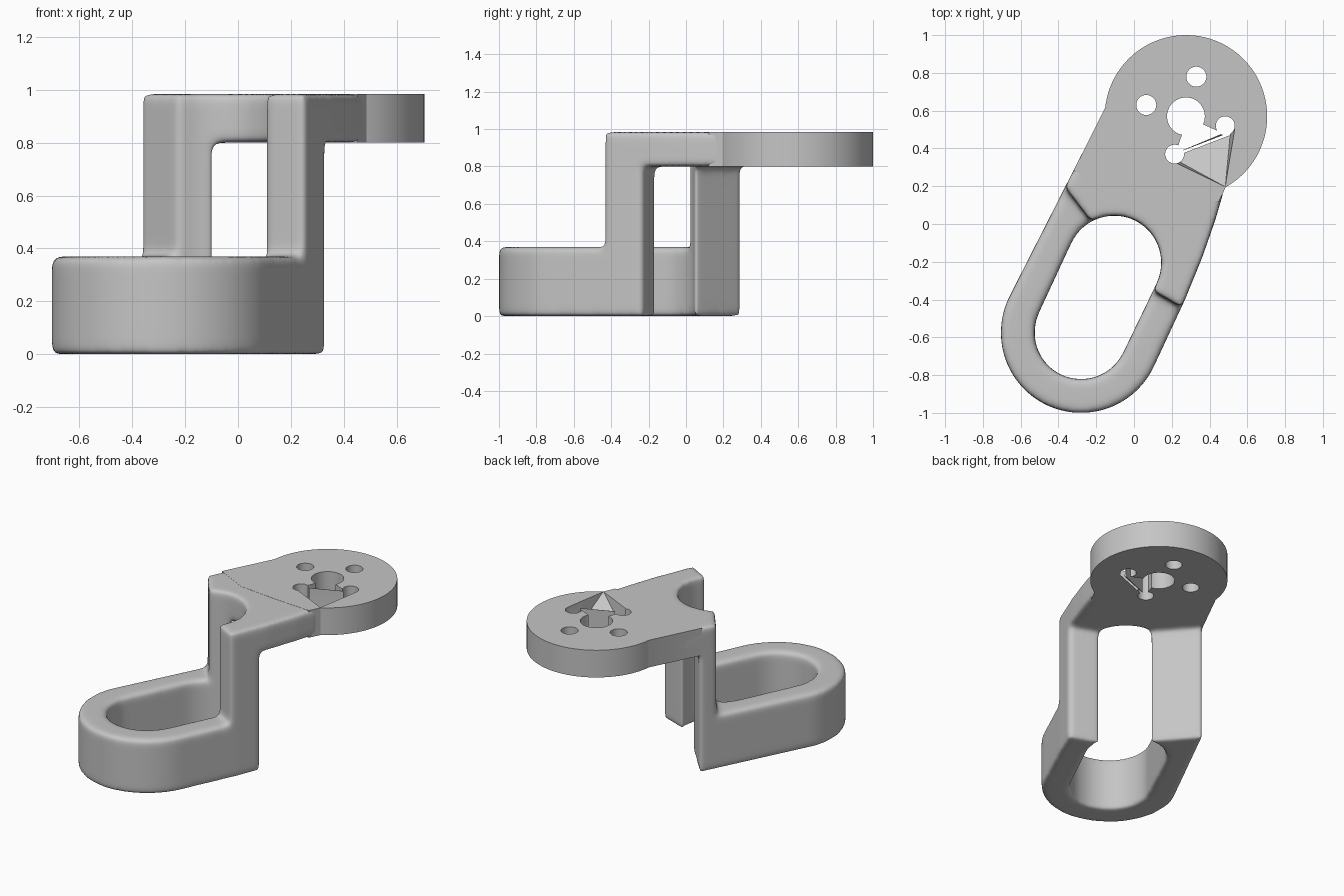
import bpy, bmesh
from math import sin, cos, radians
from mathutils import Vector

if "Cube" in bpy.data.objects:
    bpy.data.objects.remove(bpy.data.objects["Cube"], do_unlink=True)

grey = bpy.data.materials.new("plain_grey")
grey.use_nodes = True
grey.diffuse_color = (0.56, 0.56, 0.56, 1)
for node in grey.node_tree.nodes:
    if node.type == 'BSDF_PRINCIPLED':
        node.inputs["Base Color"].default_value = grey.diffuse_color

LOOP_END = (-0.28, -0.575)     # centre of the loop's round end
SLOT_TOP = (-0.105, -0.205)    # centre of the slot's other end
DISC = (0.275, 0.57)
TILT = -26                     # direction of the loop's cross axis, degrees
TOP, UNDER, STEP = 0.985, 0.80, 0.37


def arc(centre, radius, start, end, count):
    """Points along a circular arc, angles in degrees."""
    angles = [radians(start + (end - start) * i / count) for i in range(count + 1)]
    return [(centre[0] + radius * cos(a), centre[1] + radius * sin(a)) for a in angles]


def add_object(name, bm):
    bmesh.ops.recalc_face_normals(bm, faces=bm.faces)
    mesh = bpy.data.meshes.new(name)
    bm.to_mesh(mesh)
    bm.free()
    mesh.materials.append(grey)
    obj = bpy.data.objects.new(name, mesh)
    bpy.context.collection.objects.link(obj)
    return obj


def prism(name, points, low, high):
    """Upright solid with the given plan outline."""
    bm = bmesh.new()
    base = bm.faces.new([bm.verts.new((x, y, low)) for x, y in points])
    top = bmesh.ops.extrude_face_region(bm, geom=[base], use_keep_orig=True)
    verts = [g for g in top["geom"] if isinstance(g, bmesh.types.BMVert)]
    bmesh.ops.translate(bm, verts=verts, vec=(0, 0, high - low))
    return add_object(name, bm)


def hull(name, points):
    bm = bmesh.new()
    for p in points:
        bm.verts.new(p)
    bmesh.ops.convex_hull(bm, input=bm.verts)
    return add_object(name, bm)


def activate(obj):
    bpy.ops.object.select_all(action='DESELECT')
    bpy.context.view_layer.objects.active = obj
    obj.select_set(True)


def apply(obj, kind, **settings):
    activate(obj)
    mod = obj.modifiers.new(kind.lower(), kind)
    for key, value in settings.items():
        setattr(mod, key, value)
    bpy.ops.object.modifier_apply(modifier=mod.name)


def cut(obj, cutter):
    cutter.hide_render = True
    apply(obj, 'BOOLEAN', operation='DIFFERENCE', solver='EXACT', object=cutter)
    bpy.data.objects.remove(cutter, do_unlink=True)


# Stepped body: loop below, two legs, plate above
outline = arc(LOOP_END, 0.425, TILT - 180, TILT, 48)
outline += [(0.27, -0.40), (0.36, -0.18), (0.43, 0.02), (0.48, 0.19)]
outline += [(0.13, 0.30), (0.0, 0.42), (-0.2, 0.52)]
body = prism("stepped_body", outline, 0, TOP - 0.001)

slot = arc(LOOP_END, 0.247, TILT - 180, TILT, 32) + arc(SLOT_TOP, 0.25, TILT, TILT + 180, 32)
cut(body, prism("slot_cutter", slot, -0.1, 1.2))
front_line = [(-0.50, 0.37), (-0.37, 0.20), (-0.24, 0.03), (0.11, -0.36), (0.25, -0.44), (0.45, -0.54)]
cut(body, prism("front_cutter", front_line + [(0.45, -1.2), (-1, -1.2), (-1, 0.37)], STEP, 1.2))
rear_line = [(-0.45, 0.46), (-0.31, 0.30), (-0.09, 0.05), (0.14, -0.16), (0.33, -0.23), (0.60, -0.31)]
cut(body, prism("rear_cutter", rear_line + [(0.8, 1), (-0.45, 1)], -0.1, UNDER))

# Soft fillets on every edge of the body
apply(body, 'REMESH', mode='VOXEL', voxel_size=0.012, use_smooth_shade=True)
apply(body, 'SMOOTH', factor=0.5, iterations=34)
activate(body)
bpy.ops.object.shade_smooth()

# Sharp-edged disc head with the back of the plate
head_outline = arc(DISC, 0.43, -60.7, 174, 80)
head_outline += [(-0.32, 0.283), (-0.10, 0.17), (0.17, 0.14), (0.45, 0.12)]
head = prism("disc_head", head_outline, UNDER, TOP)

# Round holes: centre, two bolt holes, two arrow corners
holes = [(DISC, 0.10), ((0.065, 0.63), 0.053), ((0.33, 0.78), 0.053),
         ((0.215, 0.37), 0.05), ((0.483, 0.52), 0.05)]
for centre, radius in holes:
    cut(head, prism("hole_cutter", arc(centre, radius, 0, 352.5, 47), 0.7, 1.1))

# Arrow opening: neck to the centre hole and sloping facet
cut(head, prism("neck_cutter", [(0.22, 0.375), (0.47, 0.48), (0.36, 0.53), (0.26, 0.49)], 0.7, 1.1))
cut(head, hull("facet_cutter", [(0.483, 0.197, 0.988), (0.165, 0.35, 1.0), (0.535, 0.505, 1.0),
                                (0.185, 0.36, 0.79), (0.51, 0.485, 0.79)]))
activate(head)
bpy.ops.object.shade_smooth_by_angle(angle=radians(30))
